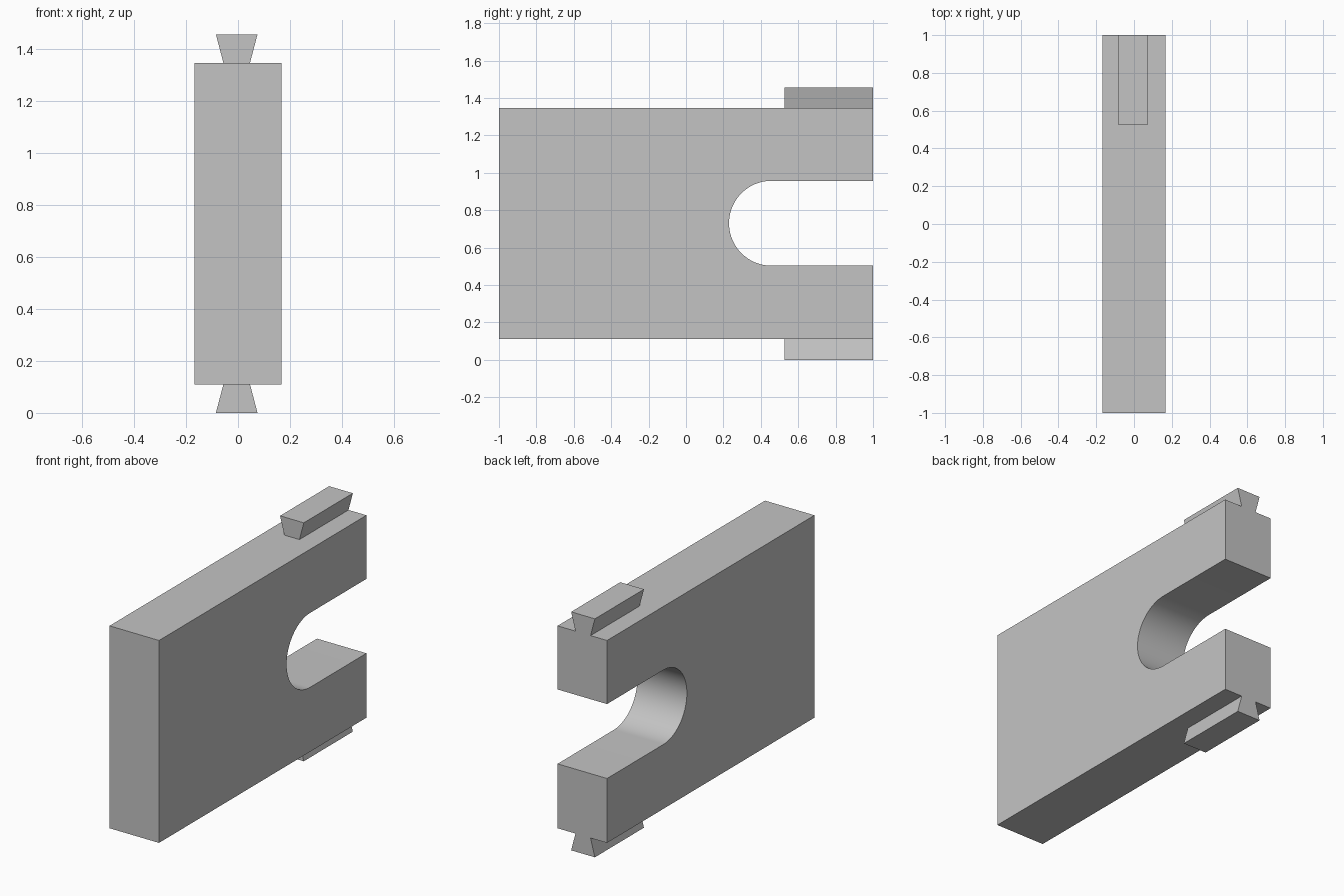
import bpy, bmesh, math
from mathutils import Vector

cube = bpy.data.objects.get("Cube")
if cube:
    bpy.data.objects.remove(cube, do_unlink=True)

# Single plain grey
grey = bpy.data.materials.new("plain_grey")
grey.use_nodes = True
colour = (0.55, 0.55, 0.55, 1)
grey.diffuse_color = colour
grey.node_tree.nodes["Principled BSDF"].inputs["Base Color"].default_value = colour


def extrude_profile(name, points, depth):
    """Make a solid by sweeping a closed profile along a vector."""
    bm = bmesh.new()
    face = bm.faces.new([bm.verts.new(p) for p in points])
    swept = bmesh.ops.extrude_face_region(bm, geom=[face])["geom"]
    verts = [g for g in swept if isinstance(g, bmesh.types.BMVert)]
    bmesh.ops.translate(bm, verts=verts, vec=Vector(depth))
    bmesh.ops.recalc_face_normals(bm, faces=bm.faces[:])
    mesh = bpy.data.meshes.new(name)
    bm.to_mesh(mesh)
    bm.free()
    mesh.materials.append(grey)
    obj = bpy.data.objects.new(name, mesh)
    bpy.context.collection.objects.link(obj)
    return obj


HALF_W = 0.167
BOTTOM, TOP, HEIGHT = 0.11, 1.345, 1.455
SLOT_Y, SLOT_Z, SLOT_R = 0.457, 0.73, 0.227
STEPS = 48

# Slab with a round-ended slot open at the back
outline = [(1, BOTTOM), (-1, BOTTOM), (-1, TOP), (1, TOP), (1, SLOT_Z + SLOT_R)]
for i in range(STEPS + 1):
    a = math.pi / 2 + math.pi * i / STEPS
    outline.append((SLOT_Y + SLOT_R * math.cos(a), SLOT_Z + SLOT_R * math.sin(a)))
outline.append((1, SLOT_Z - SLOT_R))
body = extrude_profile("slotted_body", [(-HALF_W, y, z) for y, z in outline],
                       (2 * HALF_W, 0, 0))
bpy.ops.object.select_all(action="DESELECT")
body.select_set(True)
bpy.context.view_layer.objects.active = body
bpy.ops.object.shade_smooth_by_angle(angle=math.radians(30))

# Dovetail rails, flaring away from the slab
RAIL_X, NECK, FLARE, RAIL_START = -0.005, 0.051, 0.08, 0.527
for name, inner, outer in (("top_rail", TOP, HEIGHT), ("bottom_rail", BOTTOM, 0)):
    section = [(-NECK, inner), (NECK, inner), (FLARE, outer), (-FLARE, outer)]
    extrude_profile(name, [(RAIL_X + x, RAIL_START, z) for x, z in section],
                    (0, 1 - RAIL_START, 0))
